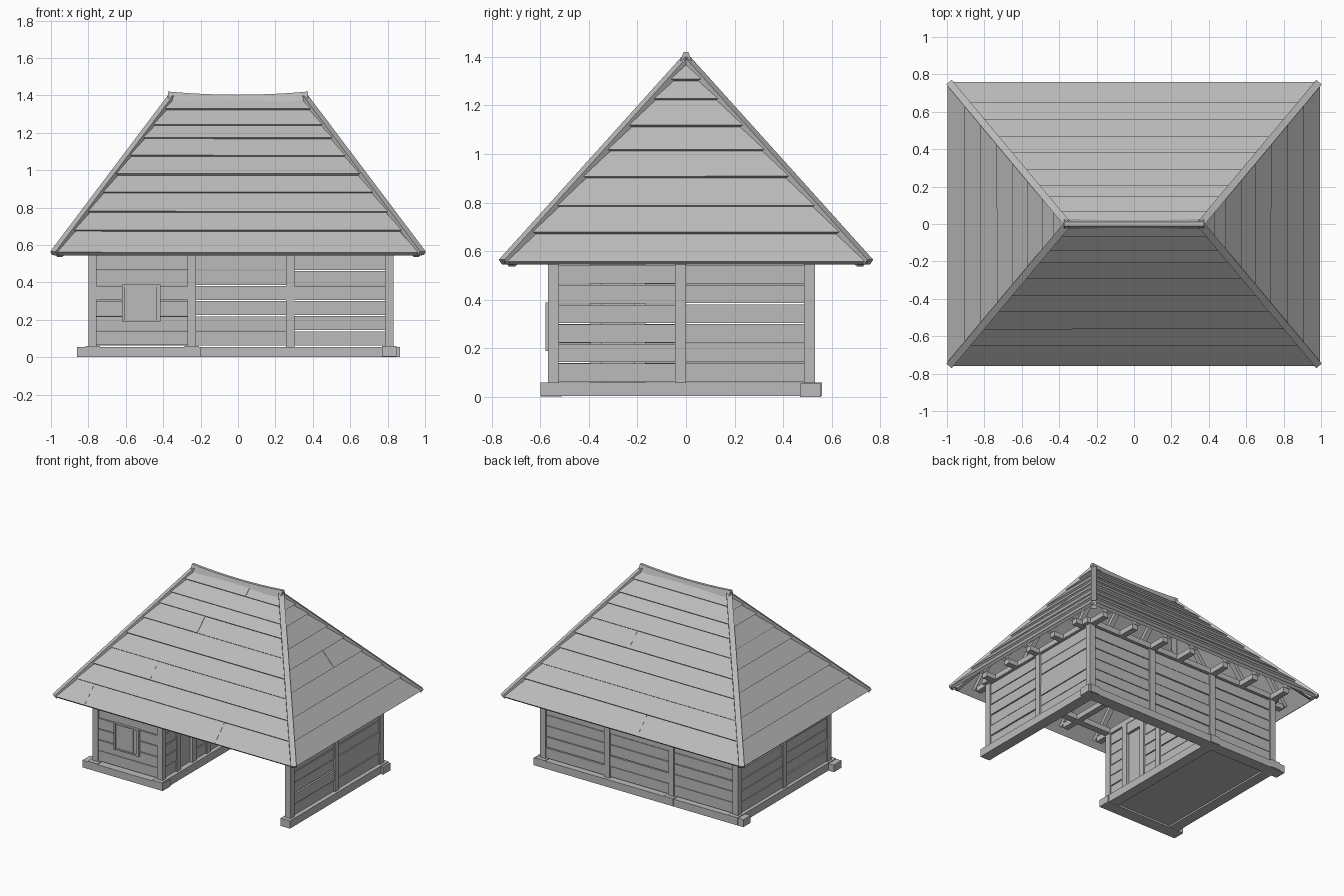
import bpy, bmesh, random
from mathutils import Vector, Matrix

random.seed(4)
if "Cube" in bpy.data.objects:
    bpy.data.objects.remove(bpy.data.objects["Cube"])

wood = bpy.data.materials.new("weathered_grey_wood")
wood.use_nodes = True
GREY = (0.5, 0.5, 0.5, 1)
wood.diffuse_color = GREY
wood.node_tree.nodes["Principled BSDF"].inputs["Base Color"].default_value = GREY


class Part:
    """Collects pieces of timber into one object."""

    def __init__(self, name):
        self.name, self.bm = name, bmesh.new()

    def box(self, x0, x1, y0, y1, z0, z1):
        size = Vector((x1 - x0, y1 - y0, z1 - z0))
        mid = Vector((x0 + x1, y0 + y1, z0 + z1)) / 2
        bmesh.ops.create_cube(self.bm, size=1, matrix=Matrix.Translation(mid) @ Matrix.Diagonal(size).to_4x4())

    def beam(self, p, q, w, h):
        p, q = Vector(p), Vector(q)
        rot = (q - p).to_track_quat('X', 'Z').to_matrix().to_4x4()
        scale = Matrix.Diagonal(((q - p).length, w, h, 1))
        bmesh.ops.create_cube(self.bm, size=1, matrix=Matrix.Translation((p + q) / 2) @ rot @ scale)

    def loft(self, rings):
        rows = [[self.bm.verts.new(v) for v in ring] for ring in rings]
        for a, b in zip(rows, rows[1:]):
            for i in range(len(a)):
                j = (i + 1) % len(a)
                self.bm.faces.new((a[i], a[j], b[j], b[i]))
        self.bm.faces.new(rows[0][::-1])
        self.bm.faces.new(rows[-1])

    def finish(self):
        bmesh.ops.recalc_face_normals(self.bm, faces=self.bm.faces)
        mesh = bpy.data.meshes.new(self.name)
        self.bm.to_mesh(mesh)
        self.bm.free()
        mesh.materials.append(wood)
        bpy.context.collection.objects.link(bpy.data.objects.new(self.name, mesh))


# Key lines of the plan
LEFT, RIGHT, INNER = -0.778, 0.808, -0.248
FRONT, BACK, MID = -0.545, 0.508, -0.022
SILL, TOP, HALF = 0.06, 0.55, 0.0225

# Sill beams
sills = Part("sill_beams")
sills.box(-0.86, 0.865, 0.47, 0.555, 0, 0.055)
sills.box(-0.86, -0.2, -0.6, -0.51, 0.002, 0.055)
for x in (LEFT, INNER, RIGHT):
    sills.box(x - 0.038, x + 0.04, -0.6, 0.56, 0.003, SILL)
sills.finish()

# Room floor
floor = Part("room_floor")
floor.box(LEFT, INNER, FRONT, BACK, 0.015, 0.04)
floor.finish()

# Posts
posts = Part("wall_posts")
spots = [(x, y) for x in (LEFT, INNER, RIGHT) for y in (FRONT, MID, BACK)]
spots += [(0.28, BACK), (INNER, -0.37), (INNER, -0.19)]
for x, y in spots:
    posts.box(x - HALF, x + HALF, y - HALF, y + HALF, SILL - 0.01, TOP)
posts.finish()


# Plank walls
def planks(part, along_x, at, a, b, z0=SILL, z1=0.545, count=6):
    step = (z1 - z0) / count
    for i in range(count):
        lo = z0 + i * step + random.uniform(0.001, 0.004)
        hi = z0 + (i + 1) * step - random.uniform(0.001, 0.004)
        c = at + random.uniform(-0.003, 0.003)
        if along_x:
            part.box(a, b, c - 0.013, c + 0.013, lo, hi)
        else:
            part.box(c - 0.013, c + 0.013, a, b, lo, hi)


walls = {
    "back_wall": [(True, BACK, LEFT, INNER), (True, BACK, INNER, 0.28), (True, BACK, 0.28, RIGHT)],
    "front_wall": [(True, FRONT, LEFT, INNER)],
    "left_end_wall": [(False, RIGHT, FRONT, MID), (False, RIGHT, MID, BACK)],
    "right_end_wall": [(False, LEFT, FRONT, MID), (False, LEFT, MID, BACK)],
    "inner_wall": [(False, INNER, FRONT, -0.37), (False, INNER, -0.19, MID), (False, INNER, MID, BACK)],
}
for name, bays in walls.items():
    wall = Part(name)
    for bay in bays:
        planks(wall, *bay)
    wall.finish()

# Door in the inner wall
door = Part("door")
door.box(INNER - 0.012, INNER, -0.36, -0.2, SILL, 0.47)
door.box(INNER - 0.015, INNER + 0.02, -0.36, -0.2, 0.47, 0.545)
door.finish()

# Window frame and shutter
window = Part("window")
window.box(-0.61, -0.42, -0.566, -0.55, 0.195, 0.38)
for x0, x1 in ((-0.62, -0.608), (-0.435, -0.415)):
    window.box(x0, x1, -0.578, -0.55, 0.19, 0.388)
for z in (0.19, 0.378):
    window.box(-0.615, -0.42, -0.574, -0.55, z, z + 0.01)
window.box(-0.475, -0.463, -0.571, -0.55, 0.2, 0.378)
window.finish()

# Wall plates, cross joists and eave stubs
frame = Part("roof_frame")
for y in (FRONT, BACK):
    frame.box(LEFT - 0.05, RIGHT + 0.05, y - 0.025, y + 0.025, 0.55, 0.59)
for x in (LEFT, RIGHT):
    frame.box(x - 0.025, x + 0.025, FRONT, BACK, 0.551, 0.589)
JOISTS = (LEFT, -0.505, INNER, 0.045, 0.28, 0.55, RIGHT)
for x in JOISTS:
    frame.box(x - 0.022, x + 0.022, -0.665, 0.665, 0.546, 0.584)
STUBS = (-0.48, -0.25, MID, 0.23, 0.46)
for y in STUBS:
    for s in (-1, 1):
        x0, x1 = sorted((s * 0.55, s * 0.91))
        frame.box(x0, x1, y - 0.022, y + 0.022, 0.547, 0.583)

# Hipped roof surface
EAVE, PEAK = 0.55, 1.385


def half_x(z):
    return 0.985 - 0.63 * (z - EAVE) / (PEAK - EAVE)


def half_y(z):
    return 0.748 * (PEAK - z) / (PEAK - EAVE)


# Rafters and hip rafters
for sx in (-1, 1):
    for sy in (-1, 1):
        frame.beam((sx * 0.96, sy * 0.725, 0.55), (sx * 0.355, 0, 1.345), 0.04, 0.035)
for x in JOISTS:
    z = min(PEAK, EAVE + (0.985 - abs(x)) / 0.63 * (PEAK - EAVE))
    for s in (-1, 1):
        frame.beam((x, s * 0.7, 0.575), (x, s * half_y(z), z - 0.03), 0.035, 0.03)
for y in STUBS:
    z = PEAK - abs(y) / 0.748 * (PEAK - EAVE)
    for s in (-1, 1):
        frame.beam((s * 0.94, y, 0.58), (s * half_x(z), y, z - 0.03), 0.035, 0.03)
frame.finish()


# Overlapping roof boards, split at the given joints
def slope(name, axis, side, levels, joints):
    part = Part(name)
    width, reach = (half_x, half_y) if axis == 'x' else (half_y, half_x)
    tilt = (reach(EAVE) - reach(PEAK)) / (PEAK - EAVE)
    n = Vector((1, tilt)).normalized()

    def point(u, z, off):
        out = side * (reach(z) + n.x * off)
        return (u, out, z + n.y * off) if axis == 'x' else (out, u, z + n.y * off)

    for i, (z0, z1) in enumerate(zip(levels, levels[1:])):
        cuts = [-2] + joints.get(i, []) + [2]
        for a, b in zip(cuts, cuts[1:]):
            lift = random.uniform(0, 0.004)
            rings = []
            for z, top in ((z0, 0.013 + lift), (z1, 0.002 + lift)):
                lo, hi = max(a, -width(z)), min(b, width(z))
                hi = max(hi, lo + 0.001)
                rings.append([point(lo, z, -0.008), point(hi, z, -0.008), point(hi, z, top), point(lo, z, top)])
            part.loft(rings)
    part.finish()


long_levels = (EAVE, 0.67, 0.77, 0.875, 0.97, 1.07, 1.165, 1.235, 1.32, PEAK)
end_levels = (EAVE, 0.67, 0.78, 0.9, 1.01, 1.11, 1.22, 1.3, PEAK)
slope("front_roof", 'x', -1, long_levels, {0: [-0.73, 0.34], 2: [-0.33], 5: [-0.13], 8: [0.11]})
slope("back_roof", 'x', 1, long_levels, {0: [-0.13], 4: [0.2]})
slope("left_roof_end", 'y', 1, end_levels, {3: [0.08]})
slope("right_roof_end", 'y', -1, end_levels, {0: [-0.38], 3: [0.08]})

# Hip boards
hips = Part("hip_boards")
for sx in (-1, 1):
    for sy in (-1, 1):
        hips.beam((sx * 0.984, sy * 0.752, 0.555), (sx * 0.355, 0, 1.39), 0.038, 0.026)
hips.finish()

# Sagging ridge cap
ridge = Part("ridge_cap")
rings = []
for i in range(9):
    t = i / 4 - 1
    x, z = t * 0.373, 1.403 + 0.017 * t * t
    rings.append([(x, -0.026, z - 0.045), (x, 0.026, z - 0.045), (x, 0.01, z), (x, -0.01, z)])
ridge.loft(rings)
ridge.finish()
